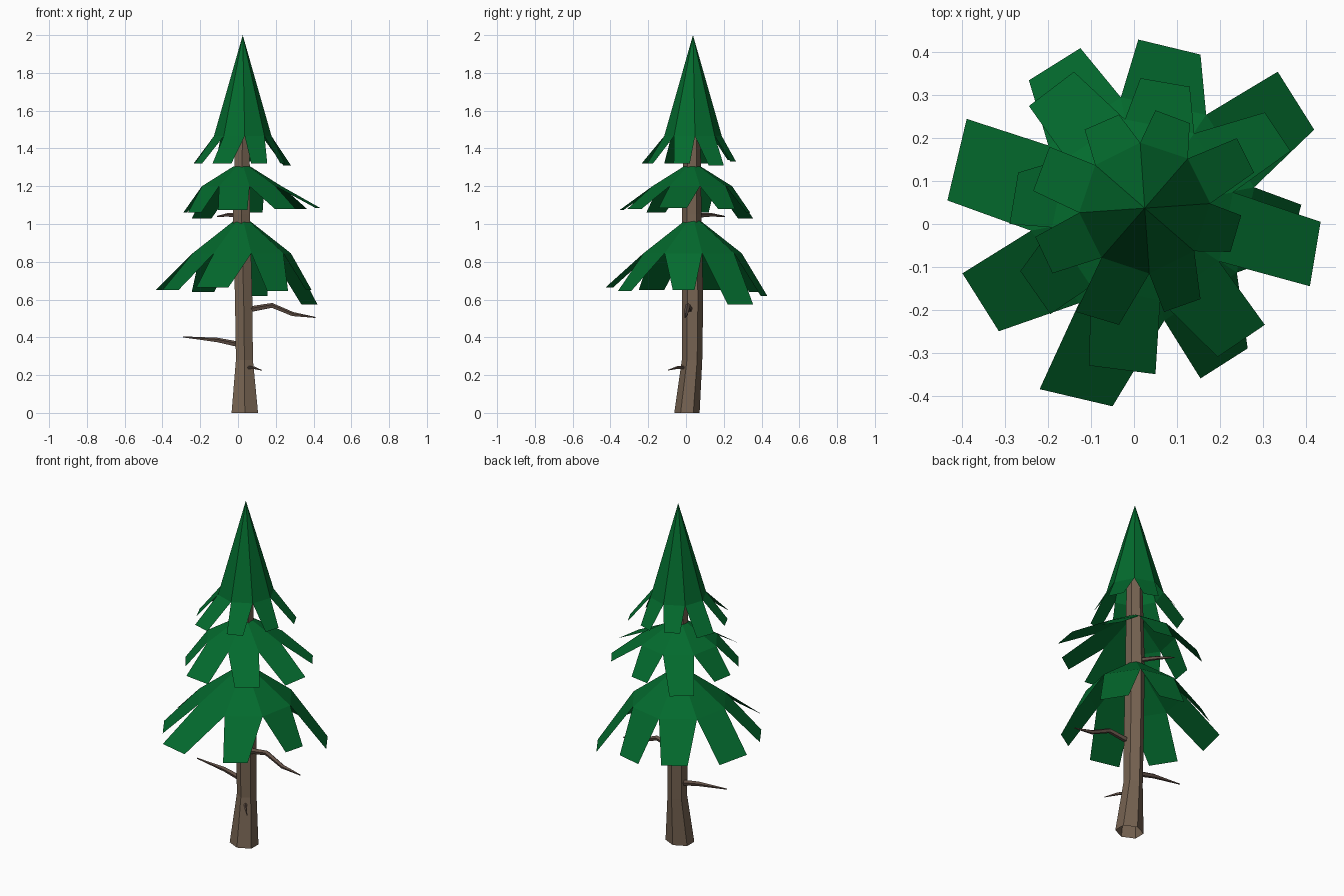
import bpy, bmesh, math
from mathutils import Vector

if "Cube" in bpy.data.objects:
    bpy.data.objects.remove(bpy.data.objects["Cube"])


def material(name, rgb):
    m = bpy.data.materials.new(name)
    m.diffuse_color = (*rgb, 1)
    m.use_nodes = True
    m.node_tree.nodes["Principled BSDF"].inputs["Base Color"].default_value = m.diffuse_color
    return m


GREEN = material("pine green", (0.001, 0.146, 0.027))
BARK = material("bark brown", (0.18, 0.124, 0.083))
TWIG = material("twig brown", (0.125, 0.083, 0.063))


def finish(name, bm, mat):
    mesh = bpy.data.meshes.new(name)
    bm.to_mesh(mesh)
    bm.free()
    mesh.materials.append(mat)
    ob = bpy.data.objects.new(name, mesh)
    bpy.context.collection.objects.link(ob)
    return ob


def tube(name, path, radii, sides, mat, upright=False):
    """Faceted tapered tube through the path points; radii are (across, along) pairs."""
    bm = bmesh.new()
    pts = [Vector(p) for p in path]
    rings = []
    for i, p in enumerate(pts):
        d = (pts[min(i + 1, len(pts) - 1)] - pts[max(i - 1, 0)]).normalized()
        if upright:
            u, v = Vector((1, 0, 0)), Vector((0, 1, 0))
        else:
            u = d.cross(Vector((0, 0, 1))).normalized()
            v = u.cross(d)
        ru, rv = radii[i] if isinstance(radii[i], tuple) else (radii[i], radii[i])
        ring = []
        for k in range(sides):
            a = 2 * math.pi * k / sides + math.pi / 2
            ring.append(bm.verts.new(p + ru * u * math.cos(a) + rv * v * math.sin(a)))
        rings.append(ring)
    for a, b in zip(rings, rings[1:]):
        for k in range(sides):
            j = (k + 1) % sides
            bm.faces.new((a[k], a[j], b[j], b[k]))
    if not upright:
        bm.faces.new(rings[-1])
    bmesh.ops.recalc_face_normals(bm, faces=bm.faces)
    return finish(name, bm, mat)


def tier(name, top, mid_r, mid_z, offset, tips):
    """Eight-sided cone sheet with one hanging flap on every edge.
    tips: per flap (x1, y1, x2, y2, z), counter-clockwise from east."""
    cx, cy, tz, tr = top
    bm = bmesh.new()
    n = len(tips)

    def ring(r, z):
        out = []
        for k in range(n):
            a = math.radians(offset + 360 / n * (k - 1))
            out.append(bm.verts.new((cx + r * math.cos(a), cy + r * math.sin(a), z)))
        return out

    mid = ring(mid_r, mid_z)
    upper = ring(tr, tz) if tr else None
    apex = None if tr else bm.verts.new((cx, cy, tz))
    for k, (x1, y1, x2, y2, z) in enumerate(tips):
        j = (k + 1) % n
        if upper:
            bm.faces.new((mid[k], mid[j], upper[j], upper[k]))
        else:
            bm.faces.new((mid[k], mid[j], apex))
        p, q = bm.verts.new((x1, y1, z)), bm.verts.new((x2, y2, z))
        bm.faces.new((p, q, mid[j], mid[k]))
    return finish(name, bm, GREEN)


# Trunk, open at the base
tube("trunk",
     [(.036, .005, 0), (.034, .032, .28), (.03, .035, .6), (.018, .03, 1.05), (.025, .033, 1.58)],
     [(.081, .067), (.052, .054), (.053, .056), (.052, .052), (.042, .042)], 6, BARK, upright=True)

# Foliage tiers
tier("top_foliage", (.025, .037, 2.0, 0), .153, 1.465, 4, [
    (.225, -.065, .25, .02, 1.32), (.28, .12, .24, .20, 1.31),
    (.13, .235, .05, .265, 1.33), (-.035, .255, -.115, .22, 1.34),
    (-.197, .18, -.235, .077, 1.32), (-.23, -.03, -.19, -.115, 1.32),
    (-.135, -.205, -.035, -.235, 1.32), (.07, -.205, .155, -.175, 1.32)])
tier("middle_foliage", (.02, .033, 1.305, .045), .215, 1.2, 11, [
    (.41, -.145, .435, .005, 1.085), (.365, .17, .305, .26, 1.08),
    (.13, .32, .015, .34, 1.06), (-.14, .355, -.245, .275, 1.03),
    (-.27, .12, -.29, 0, 1.06), (-.265, -.11, -.195, -.21, 1.06),
    (-.105, -.33, .05, -.35, 1.075), (.195, -.31, .305, -.235, 1.08)])
tier("lower_foliage", (.02, .035, 1.015, .045), .265, .845, 11, [
    (.36, -.07, .39, .045, .65), (.42, .22, .335, .355, .575),
    (.155, .395, .01, .43, .62), (-.125, .41, -.245, .335, .64),
    (-.39, .245, -.435, .055, .65), (-.40, -.115, -.315, -.25, .65),
    (-.22, -.385, -.05, -.425, .665), (.155, -.36, .265, -.29, .645)])

# Bare branches
tube("right_branch", [(.05, .02, .545), (.18, .01, .568), (.29, 0, .522), (.41, -.005, .505)],
     [.017, .014, .012, .003], 5, TWIG)
tube("left_branch", [(.01, .03, .36), (-.11, .035, .385), (-.29, .035, .402)],
     [.016, .013, .003], 5, TWIG)
tube("front_branch", [(.045, .005, .24), (.08, -.045, .24), (.125, -.095, .226)],
     [.010, .008, .002], 5, TWIG)
tube("back_branch", [(.01, .06, 1.045), (-.05, .13, 1.048), (-.11, .205, 1.04)],
     [.014, .011, .003], 5, TWIG)
